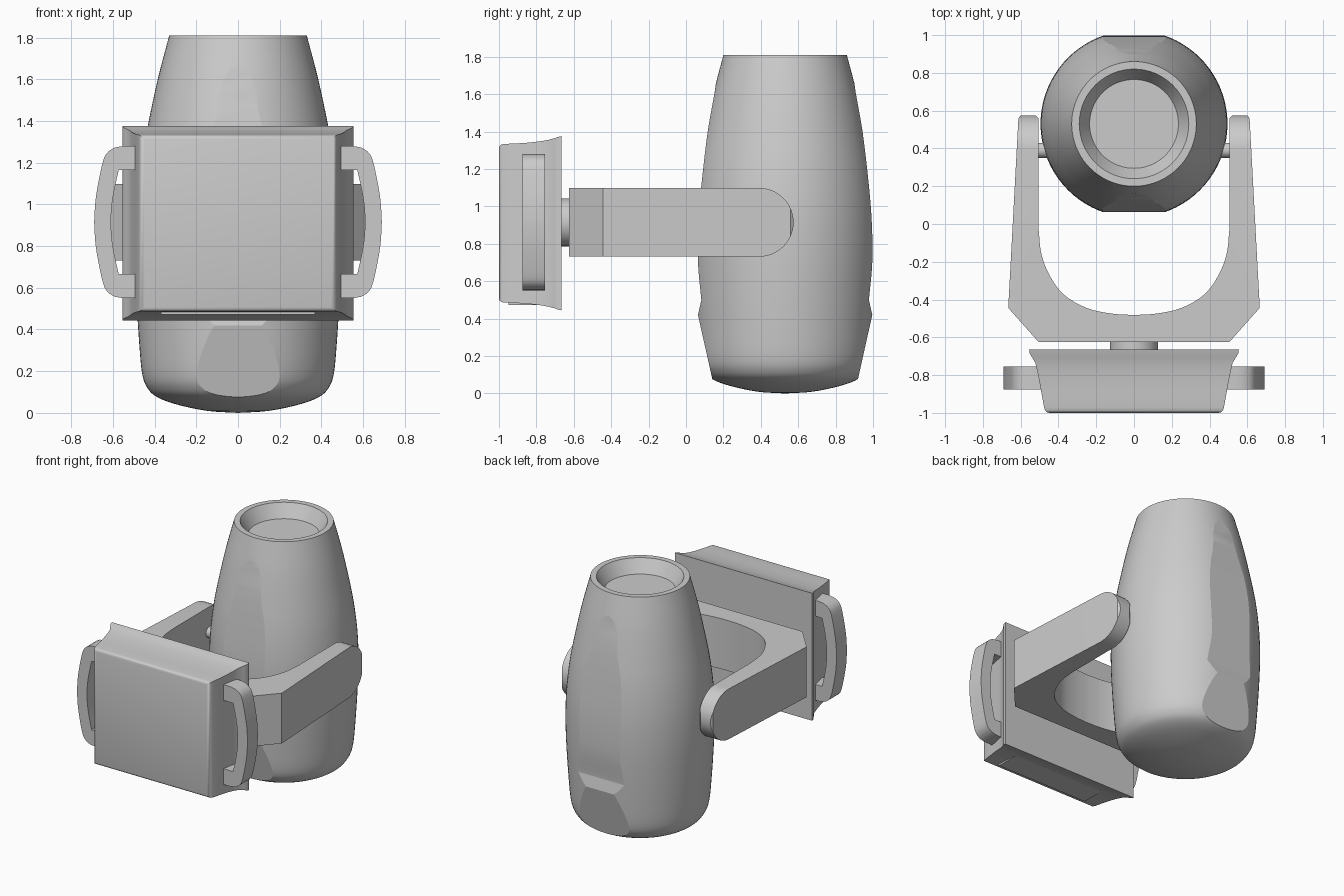
import bpy, bmesh, math
from mathutils import Vector

if "Cube" in bpy.data.objects:
    bpy.data.objects.remove(bpy.data.objects["Cube"])

CY, CZ = 0.53, 0.915   # head axis (y) and arm/base mid height (z)


def finish(name, bm, angle):
    bmesh.ops.recalc_face_normals(bm, faces=bm.faces[:])
    me = bpy.data.meshes.new(name)
    bm.to_mesh(me)
    bm.free()
    ob = bpy.data.objects.new(name, me)
    bpy.context.collection.objects.link(ob)
    smooth(ob, angle)
    return ob


def activate(ob):
    bpy.ops.object.select_all(action='DESELECT')
    ob.select_set(True)
    bpy.context.view_layer.objects.active = ob


def smooth(ob, angle):
    activate(ob)
    bpy.ops.object.shade_smooth_by_angle(angle=math.radians(angle))


def spline(pts, n=4):
    """Catmull-Rom curve through 2D points."""
    p = [Vector(q) for q in pts]
    p = [2 * p[0] - p[1]] + p + [2 * p[-1] - p[-2]]
    out = []
    for a, b, c, d in zip(p, p[1:], p[2:], p[3:]):
        for i in range(n):
            t = i / n
            out.append(0.5 * (2 * b + (c - a) * t + (2 * a - 5 * b + 4 * c - d) * t * t
                              + (3 * b - a - 3 * c + d) * t ** 3))
    return [tuple(v) for v in out] + [tuple(p[-2])]


def loft(name, rings, angle):
    bm = bmesh.new()
    vs = [[bm.verts.new(co) for co in r] for r in rings]
    for a, b in zip(vs, vs[1:]):
        for i in range(len(a)):
            j = (i + 1) % len(a)
            bm.faces.new((a[i], a[j], b[j], b[i]))
    bm.faces.new(vs[0])
    bm.faces.new(vs[-1])
    return finish(name, bm, angle)


def prism(name, pts, axis, lo, hi, angle=25):
    place = {'x': lambda u, v, t: (t, u, v), 'y': lambda u, v, t: (u, t, v),
             'z': lambda u, v, t: (u, v, t)}[axis]
    return loft(name, [[place(u, v, t) for u, v in pts] for t in (lo, hi)], angle)


def disc(u, v, r, n=32):
    return [(u + r * math.cos(2 * math.pi * i / n), v + r * math.sin(2 * math.pi * i / n))
            for i in range(n)]


def intersect(ob, cutter, angle):
    mod = ob.modifiers.new("trim", 'BOOLEAN')
    mod.operation, mod.solver, mod.object = 'INTERSECT', 'EXACT', cutter
    activate(ob)
    bpy.ops.object.modifier_apply(modifier=mod.name)
    bpy.data.objects.remove(cutter)
    smooth(ob, angle)


# Head: turned barrel with a recessed lens
shell = spline([(0, 0), (0.15, 0.01), (0.3, 0.042), (0.39, 0.077), (0.435, 0.12), (0.46, 0.19),
                (0.475, 0.35), (0.49, 0.6), (0.495, 0.8), (0.488, 1.0), (0.465, 1.2),
                (0.43, 1.39), (0.385, 1.6), (0.33, 1.81)])
shell += [(0.29, 1.81), (0.235, 1.715), (0, 1.715)]
bm = bmesh.new()
line = [bm.verts.new((r, CY, z)) for r, z in shell]
edges = [bm.edges.new(e) for e in zip(line, line[1:])]
bmesh.ops.spin(bm, geom=line + edges, cent=(0, CY, 0), axis=(0, 0, 1),
               angle=2 * math.pi, steps=80, use_merge=True)
bmesh.ops.remove_doubles(bm, verts=bm.verts[:], dist=1e-5)
head = finish("head", bm, 20)

# Flat facets on the front and back of the head
facet = [(0.37, -0.01), (0.466, 0.42), (0.448, 0.5)]
facet += spline([(0.448, 0.501), (0.466, 0.7), (0.464, 0.9), (0.449, 1.1), (0.414, 1.4),
                 (0.367, 1.68), (0.36, 1.9)])
trim = [(CY + d, z) for d, z in facet] + [(CY - d, z) for d, z in reversed(facet)]
intersect(head, prism("head_trim", trim, 'x', -1, 1), 12)

# Yoke: U-shaped fork with rounded ends
outer = [(0.505, -0.625), (0.665, -0.445), (0.664, -0.41), (0.612, 0.56), (0.6, 0.575),
         (0.52, 0.575), (0.505, 0.56)]
inner = spline([(0.505, -0.03), (0.49, -0.16), (0.445, -0.275), (0.37, -0.375),
                (0.25, -0.445), (0.12, -0.474), (0, -0.482)])
half = outer + inner
fork = prism("yoke", half + [(-x, y) for x, y in reversed(half[:-1])], 'z', CZ - 0.185, CZ + 0.185)
side = [(-0.8, CZ - 0.184)]
side += [(0.391 + 0.184 * math.cos(a), CZ + 0.184 * math.sin(a))
         for a in [math.pi * (i / 24 - 0.5) for i in range(25)]]
side += [(-0.8, CZ + 0.184)]
intersect(fork, prism("yoke_trim", side, 'x', -1, 1), 25)

# Tilt pivots and pan neck
for s, tag in ((1, "right"), (-1, "left")):
    prism("tilt_pivot_" + tag, disc(0.39, CZ, 0.04), 'x', *sorted((s * 0.42, s * 0.53)))
prism("pan_neck", disc(0, CZ, 0.128, 48), 'y', -0.68, -0.61)

# Base: flared box with a softened front
sections = [(-1.0, 0.447, 0.403), (-0.997, 0.46, 0.413), (-0.988, 0.47, 0.421),
            (-0.972, 0.476, 0.424), (-0.9, 0.489, 0.427), (-0.84, 0.5, 0.431),
            (-0.78, 0.512, 0.438), (-0.735, 0.522, 0.446), (-0.705, 0.54, 0.454),
            (-0.685, 0.553, 0.461), (-0.665, 0.555, 0.466)]
loft("base", [[(-x, y, CZ - 0.005 - z), (x, y, CZ - 0.005 - z), (x, y, CZ - 0.005 + z),
               (-x, y, CZ - 0.005 + z)] for y, x, z in sections], 32)

# Connector panel under the base
prism("connector_panel", [(-0.37, -0.95), (0.37, -0.95), (0.37, -0.74), (-0.37, -0.74)],
      'z', 0.472, 0.52)

# Carry handles
top = [(0.49, 0.365), (0.55, 0.365)] + spline([(0.59, 0.358), (0.622, 0.338), (0.645, 0.3),
                                               (0.668, 0.2), (0.684, 0.1), (0.69, 0)])
hole = spline([(0.61, 0), (0.605, 0.08), (0.592, 0.16), (0.572, 0.25)]) + [(0.49, 0.25)]
loop = top + [(x, -z) for x, z in reversed(top[:-1])]
loop += [(x, -z) for x, z in reversed(hole)] + hole[1:]
for s, tag in ((1, "right"), (-1, "left")):
    prism("handle_" + tag, [(s * x, CZ + z) for x, z in loop], 'y', -0.875, -0.755)
